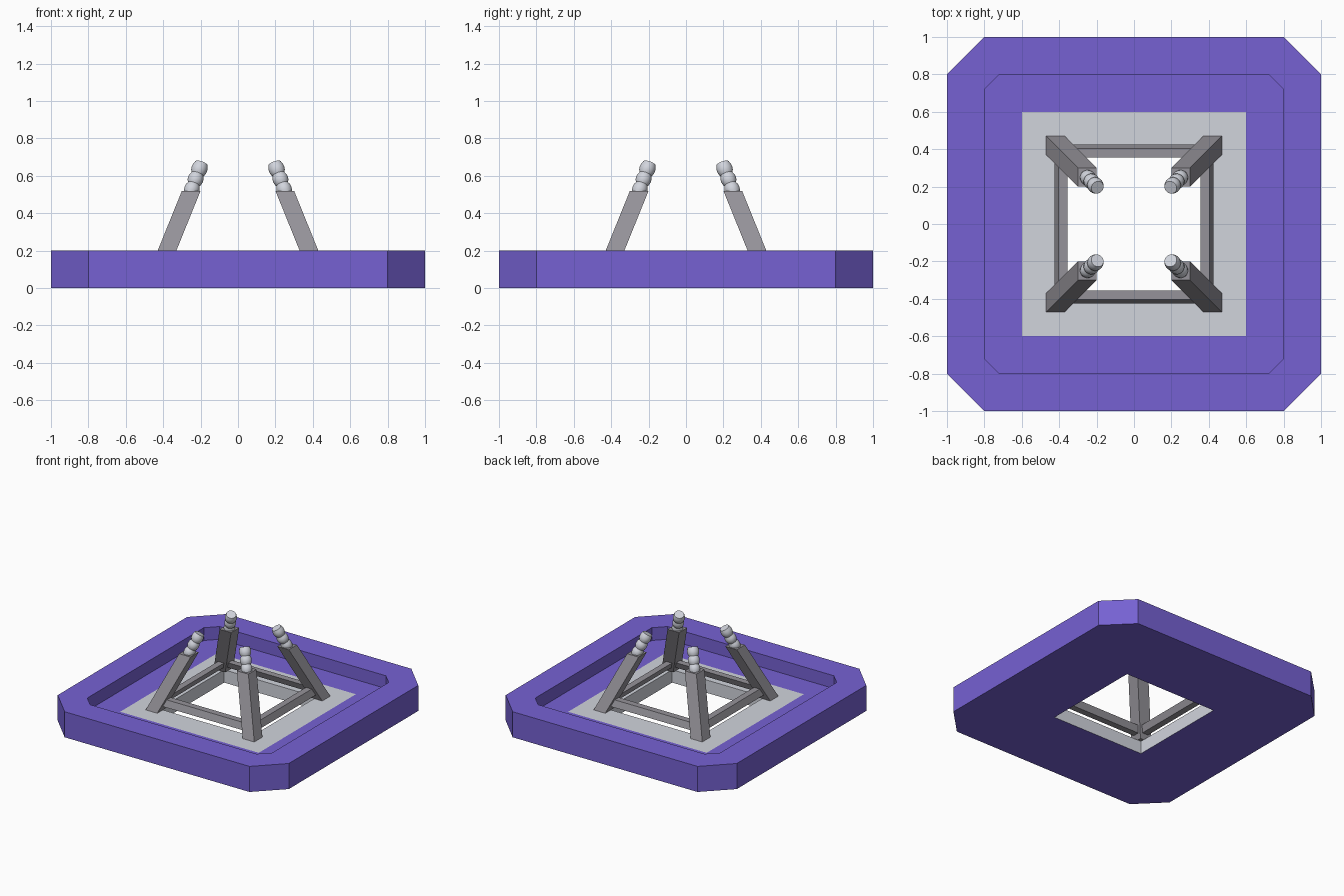
import bpy, bmesh, math
from mathutils import Vector

if "Cube" in bpy.data.objects:
    bpy.data.objects.remove(bpy.data.objects["Cube"])


def material(name, rgb):
    m = bpy.data.materials.new(name)
    m.diffuse_color = (*rgb, 1)
    m.use_nodes = True
    m.node_tree.nodes["Principled BSDF"].inputs["Base Color"].default_value = m.diffuse_color
    return m


purple = material("purple", (0.18, 0.12, 0.65))
light_grey = material("light_grey", (0.64, 0.66, 0.72))
dark_grey = material("dark_grey", (0.30, 0.29, 0.32))


def octagon(h, c, z):
    # Square of half-width h with corners cut by c (c = 0 repeats the corner points)
    a = h - c
    return [(a, -h, z), (h, -a, z), (h, a, z), (a, h, z),
            (-a, h, z), (-h, a, z), (-h, -a, z), (-a, -h, z)]


def square(cx, half, z):
    return [(cx + i * half, cx + j * half, z)
            for i, j in ((-1, -1), (1, -1), (1, 1), (-1, 1))]


def loft(name, rings, mats, closed=False, slots=None):
    bm = bmesh.new()
    rows = []
    for ring in rings:
        found = {}
        row = []
        for p in ring:
            key = tuple(round(v, 5) for v in p)
            if key not in found:
                found[key] = bm.verts.new(p)
            row.append(found[key])
        rows.append(row)
    n = len(rows[0])
    for k in range(len(rows) if closed else len(rows) - 1):
        a, b = rows[k], rows[(k + 1) % len(rows)]
        for i in range(n):
            j = (i + 1) % n
            vs = list(dict.fromkeys((a[i], a[j], b[j], b[i])))
            if len(vs) > 2:
                f = bm.faces.new(vs)
                f.material_index = slots[k] if slots else 0
    if not closed:
        bm.faces.new(rows[0][::-1])
        bm.faces.new(rows[-1])
    bmesh.ops.recalc_face_normals(bm, faces=bm.faces[:])
    me = bpy.data.meshes.new(name)
    bm.to_mesh(me)
    bm.free()
    for m in mats:
        me.materials.append(m)
    ob = bpy.data.objects.new(name, me)
    bpy.context.collection.objects.link(ob)
    return ob


def mirror_four(ob):
    mod = ob.modifiers.new("mirror", "MIRROR")
    mod.use_axis = (True, True, False)
    mod.use_clip = False
    mod.use_mirror_merge = False


# Chamfered tray with raised rim, grey inset floor and square opening
loft("base_tray",
     [octagon(1, 0.2, 0), octagon(1, 0.2, 0.2),
      octagon(0.8, 0.08, 0.2), octagon(0.8, 0.08, 0.1),
      octagon(0.6, 0, 0.1), octagon(0.4, 0, 0.1), octagon(0.4, 0, 0)],
     [purple, light_grey], closed=True, slots=[0, 0, 0, 0, 1, 1, 0])

# Cross bars tying the legs together, slanted like the legs
loft("brace_frame",
     [octagon(0.425, 0, 0.14), octagon(0.405, 0, 0.19),
      octagon(0.355, 0, 0.19), octagon(0.375, 0, 0.14)],
     [dark_grey], closed=True)

# Four legs leaning inward
legs = loft("leaning_legs", [square(0.42, 0.05, 0.1), square(0.25, 0.05, 0.52)],
            [dark_grey])
mirror_four(legs)

# Beaded tips along the lean of each leg: (distance along axis, radius)
profile = [(-0.02, 0.033), (-0.005, 0.039), (0.01, 0.041), (0.025, 0.039), (0.04, 0.032),
           (0.052, 0.039), (0.068, 0.042), (0.085, 0.040), (0.1, 0.033),
           (0.113, 0.040), (0.13, 0.043), (0.148, 0.041), (0.165, 0.035)]
start = Vector((0.25, 0.25, 0.52))
axis = Vector((-0.33, -0.33, 0.885)).normalized()
side = Vector((1, -1, 0)).normalized()
up = axis.cross(side)
SEG = 24
rings = []
for s, r in profile:
    angles = [2 * math.pi * i / SEG for i in range(SEG)]
    rings.append([tuple(start + axis * s + (side * math.cos(t) + up * math.sin(t)) * r)
                  for t in angles])
tips = loft("beaded_tips", rings, [light_grey])
bpy.ops.object.select_all(action='DESELECT')
tips.select_set(True)
bpy.context.view_layer.objects.active = tips
bpy.ops.object.shade_smooth_by_angle(angle=math.radians(45))
mirror_four(tips)
